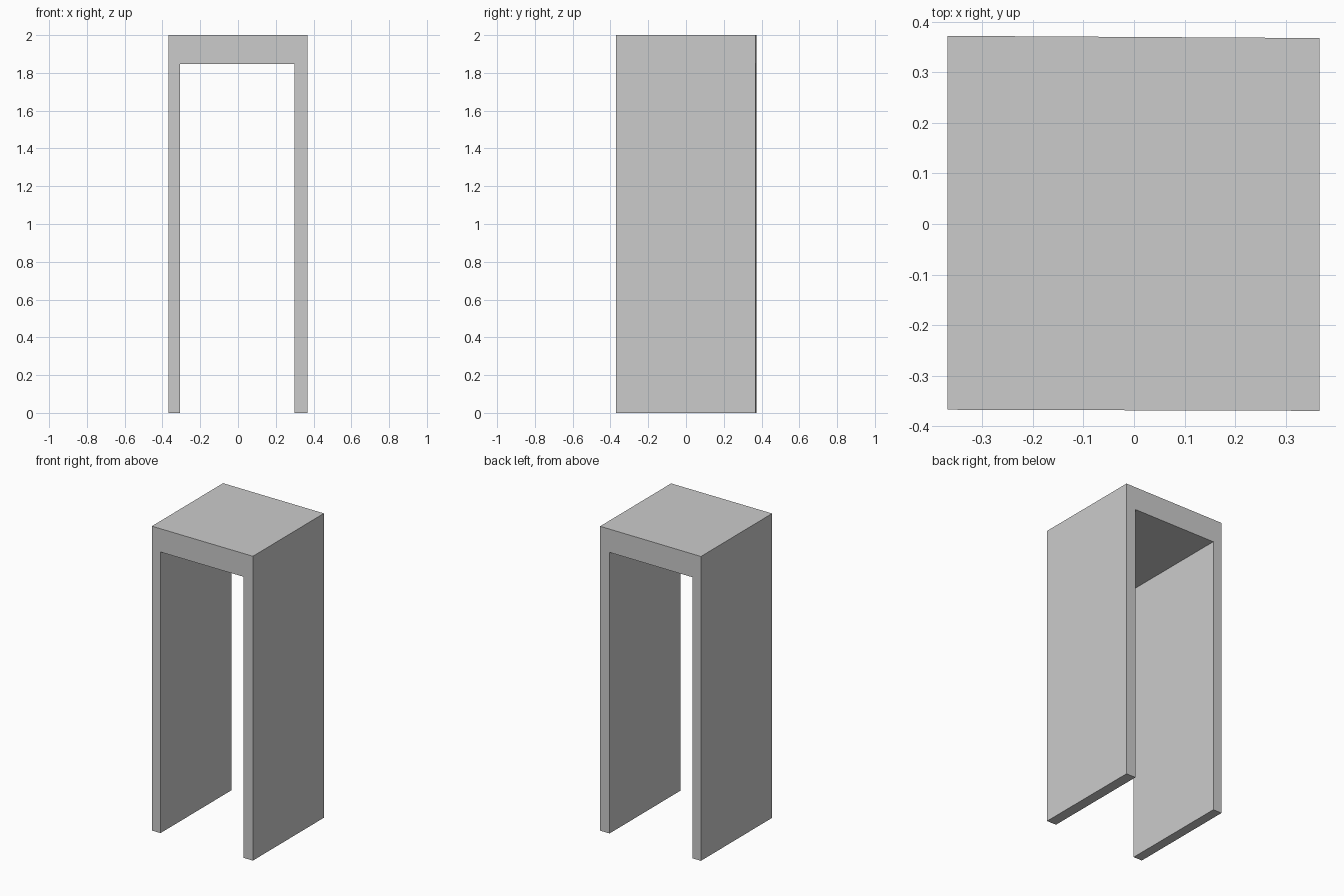
import bpy
import bmesh

if "Cube" in bpy.data.objects:
    bpy.data.objects.remove(bpy.data.objects["Cube"])

# Arch profile in x/z: two thin side panels joined by a thick top
PROFILE = [(-0.369, 0), (-0.306, 0), (-0.306, 1.847), (0.298, 1.847),
           (0.298, 0), (0.367, 0), (0.367, 2), (-0.369, 2)]


def front_y(x):
    return -0.3685 - 0.003 * x


def back_y(x):
    return 0.37 - 0.006 * x


# Extrude the profile from front to back, with the slightly skewed ends
bm = bmesh.new()
front = bm.faces.new([bm.verts.new((x, front_y(x), z)) for x, z in PROFILE])
extruded = bmesh.ops.extrude_face_region(bm, geom=[front], use_keep_orig=True)
for item in extruded["geom"]:
    if isinstance(item, bmesh.types.BMVert):
        item.co.y = back_y(item.co.x)
bmesh.ops.recalc_face_normals(bm, faces=bm.faces)

mesh = bpy.data.meshes.new("open_frame")
bm.to_mesh(mesh)
bm.free()
bpy.context.collection.objects.link(bpy.data.objects.new("open_frame", mesh))
